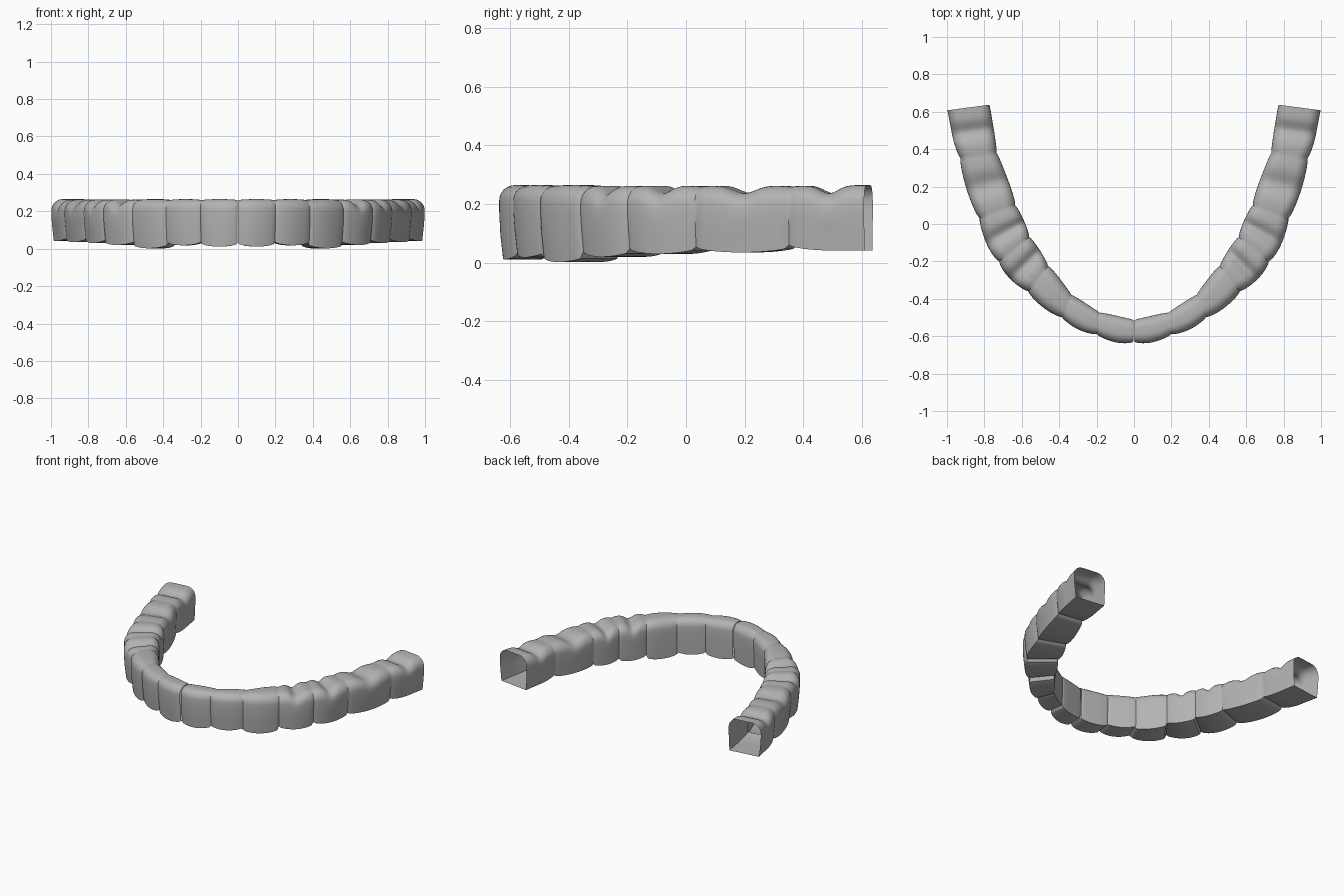
import bpy, bmesh, math
from mathutils import Vector

if "Cube" in bpy.data.objects:
    bpy.data.objects.remove(bpy.data.objects["Cube"], do_unlink=True)

mat = bpy.data.materials.new("warm_free_grey")
mat.use_nodes = True
grey = (0.45, 0.45, 0.45, 1)
mat.diffuse_color = grey
mat.node_tree.nodes["Principled BSDF"].inputs["Base Color"].default_value = grey

# Necks between teeth, from the midline to the back: outer and inner points
outer = [Vector(p) for p in [(0, -.628), (.2, -.587), (.385, -.497), (.565, -.36),
                             (.72, -.2), (.825, .03), (.927, .35), (.982, .61)]]
inner = [Vector(p) for p in [(0, -.515), (.185, -.475), (.335, -.38), (.46, -.225),
                             (.56, -.07), (.635, .1), (.735, .38), (.785, .636)]]
bottoms = [.011, .018, .002, .02, .03, .035, .042]
STEPS = 20
TOP = .265
BULGE = .016
GAP = .003


def spline(pts, i, u):
    """Smooth curve through the neck points, mirrored at the midline."""
    before = pts[i - 1] if i else Vector((-pts[1].x, pts[1].y))
    after = pts[i + 2] if i + 2 < len(pts) else 2 * pts[-1] - pts[-2]
    a, b = pts[i], pts[i + 1]
    return .5 * (2 * a + (b - before) * u + (2 * before - 5 * a + 4 * b - after) * u**2
                 + (3 * a - before - 3 * b + after) * u**3)


def section(i, u, side):
    """One ring: straight walls, rounded crown and flat base."""
    a, b = spline(outer, i, u), spline(inner, i, u)
    last = i == len(bottoms) - 1
    swell = 1 if last and u > .5 else max(0, math.sin(math.pi * u)) ** .6
    across = (a - b).normalized()
    a, b = a + across * BULGE * swell, b - across * BULGE * swell * .8
    half = (a - b).length / 2
    mid = (a + b) / 2
    top = TOP - .006 * (1 - swell)
    if i > 2:
        top -= .028 * math.exp(-((u - .5) / .17) ** 2)
    base = bottoms[i] + .018 * (1 - swell)
    radius = min(.06, half * .75)
    profile = [(half - .013, base), (half - .004, base + .08), (half, top - .09)]
    arc = [math.radians(d) for d in range(0, 91, 15)]
    profile += [(half - radius + radius * math.cos(t), top - radius + radius * math.sin(t))
                for t in arc]
    profile += [(-half + radius - radius * math.cos(t), top - radius + radius * math.sin(t))
                for t in reversed(arc)]
    profile += [(-half, top - .09), (-half + .002, base + .08), (-half + .006, base)]
    ring = []
    for w, z in profile:
        p = mid + across * w
        ring.append(Vector((side * max(p.x, GAP), p.y, z)))
    return ring


def make_half(name, side):
    """Hollow shell of seven teeth with an open back end."""
    bm = bmesh.new()
    stations = [(i, s / STEPS) for i in range(len(bottoms)) for s in range(STEPS)]
    stations.append((len(bottoms) - 1, 1))
    rings = [[bm.verts.new(p) for p in section(i, u, side)] for i, u in stations]
    for r, q in zip(rings, rings[1:]):
        for k in range(len(r)):
            n = (k + 1) % len(r)
            face = (r[k], q[k], q[n], r[n])
            bm.faces.new(face if side > 0 else face[::-1])
    mesh = bpy.data.meshes.new(name)
    bm.to_mesh(mesh)
    bm.free()
    mesh.materials.append(mat)
    obj = bpy.data.objects.new(name, mesh)
    bpy.context.collection.objects.link(obj)
    bpy.ops.object.select_all(action="DESELECT")
    obj.select_set(True)
    bpy.context.view_layer.objects.active = obj
    bpy.ops.object.shade_smooth_by_angle(angle=math.radians(40))


make_half("left_tooth_row", 1)
make_half("right_tooth_row", -1)
